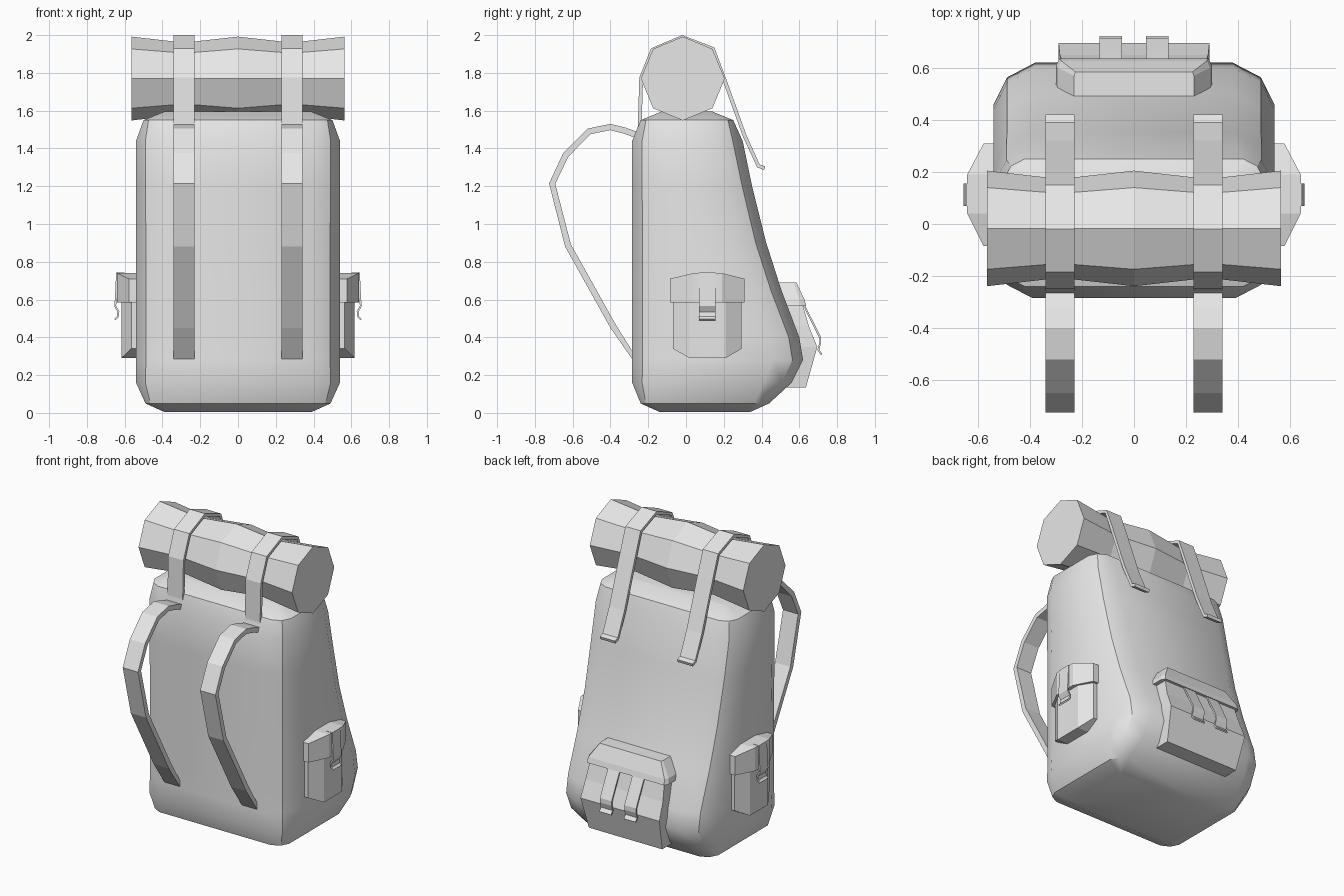
import bpy, bmesh, math
from mathutils import Vector

cube = bpy.data.objects.get("Cube")
if cube:
    bpy.data.objects.remove(cube, do_unlink=True)

grey = bpy.data.materials.new("light_grey")
grey.use_nodes = True
grey.diffuse_color = (0.8, 0.8, 0.8, 1)
for node in grey.node_tree.nodes:
    if node.type == 'BSDF_PRINCIPLED':
        node.inputs["Base Color"].default_value = (0.8, 0.8, 0.8, 1)


def loft(name, rings, smooth=None):
    """Skin a stack of closed rings and cap both ends."""
    bm = bmesh.new()
    rows = [[bm.verts.new(p) for p in ring] for ring in rings]
    n = len(rows[0])
    for a, b in zip(rows, rows[1:]):
        for i in range(n):
            j = (i + 1) % n
            bm.faces.new((a[i], a[j], b[j], b[i]))
    bm.faces.new(rows[0])
    bm.faces.new(rows[-1])
    bmesh.ops.recalc_face_normals(bm, faces=bm.faces)
    mesh = bpy.data.meshes.new(name)
    bm.to_mesh(mesh)
    bm.free()
    mesh.materials.append(grey)
    obj = bpy.data.objects.new(name, mesh)
    bpy.context.collection.objects.link(obj)
    if smooth:
        bpy.ops.object.select_all(action='DESELECT')
        obj.select_set(True)
        bpy.context.view_layer.objects.active = obj
        bpy.ops.object.shade_smooth_by_angle(angle=math.radians(smooth))
    return obj


def ribbon(name, path, thick, place, lo, hi):
    """Strap: a path given thickness to its right, spanning lo to hi across."""
    pts = [Vector(p) for p in path]
    inner = []
    for i, p in enumerate(pts):
        before = (p - pts[i - 1]).normalized() if i else Vector((0, 0))
        after = (pts[i + 1] - p).normalized() if i < len(pts) - 1 else Vector((0, 0))
        d = (before + after).normalized()
        inner.append(p + Vector((d.y, -d.x)) * thick)
    rings = []
    for p, q in zip(pts, inner):
        rings.append([place(p, lo), place(p, hi), place(q, hi), place(q, lo)])
    return loft(name, rings)


def along_x(p, w):
    return (w, p[0], p[1])


# Pack body: rounded rectangles stacked upwards (z, half width, front, back, corner)
def rounded(z, w, y0, y1, r):
    steps = [(0, 1), (0.33, 0.35), (1, 0)]
    ring = []
    for sx, y, sy, flip in ((1, y1, -1, 1), (1, y0, 1, 0), (-1, y0, 1, 1), (-1, y1, -1, 0)):
        corner = [(sx * (w - a * r), y + sy * b * r, z) for a, b in steps]
        ring += corner[::-1] if flip else corner
    return ring


body = [(0.005, .39, -.14, .34, .02), (0.05, .49, -.24, .44, .08),
        (0.16, .54, -.285, .56, .15), (0.28, .54, -.285, .62, .16),
        (0.40, .54, -.285, .60, .16), (0.65, .54, -.285, .505, .16),
        (0.90, .54, -.285, .425, .16), (1.20, .54, -.285, .35, .15),
        (1.44, .54, -.285, .30, .15), (1.55, .50, -.24, .25, .08),
        (1.595, .39, -.13, .14, .02)]
loft("pack_body", [rounded(*row) for row in body], smooth=33)

# Bedroll: octagon pinched where the straps hold it
rings = []
for x, r in ((-.565, .222), (-.285, .19), (0, .222), (.285, .19), (.565, .222)):
    rings.append([(x, -.017 + r * math.sin(k * math.pi / 4),
                   1.77 + r * math.cos(k * math.pi / 4)) for k in range(8)])
loft("bedroll", rings)

# Straps over the bedroll and shoulder straps, one of each per side
roll_path = [(-.265, 1.46), (-.255, 1.52), (-.247, 1.775), (-.185, 1.93), (-.02, 2.0),
             (.15, 1.935), (.21, 1.775), (.32, 1.47), (.39, 1.315), (.42, 1.305)]
shoulder_path = [(-.26, .30), (-.285, .285), (-.40, .45), (-.64, .88), (-.725, 1.215),
                 (-.65, 1.375), (-.52, 1.505), (-.40, 1.53), (-.32, 1.51), (-.25, 1.485)]
for side, sx in (("left", 1), ("right", -1)):
    lo, hi = sx * .285 - .056, sx * .285 + .056
    ribbon(side + "_bedroll_strap", roll_path, .02, along_x, lo, hi)
    ribbon(side + "_shoulder_strap", shoulder_path, .033, along_x, lo, hi)


# Side pockets: bowed outwards, with flap and hanging strap
def bowed(name, sx, cols, x_in):
    # each column is (y, x_out, z_bottom, z_top)
    loft(name, [[(sx * x_in, y, b), (sx * x, y, b), (sx * x, y, t), (sx * x_in, y, t)]
                for y, x, b, t in cols])


tab_path = [(.60, .742), (.645, .742), (.652, .60), (.655, .565), (.638, .535),
            (.642, .51), (.655, .497)]
for side, sx in (("left", 1), ("right", -1)):
    bowed(side + "_pocket", sx, [(-.07, .565, .34, .65), (.02, .618, .29, .65),
                                 (.21, .618, .29, .65), (.295, .565, .34, .65)], .50)
    bowed(side + "_pocket_flap", sx, [(-.085, .578, .585, .71), (.04, .641, .585, .74),
                                      (.19, .641, .585, .74), (.31, .578, .585, .71)], .50)
    ribbon(side + "_pocket_strap", tab_path, .01,
           lambda p, w, s=sx: (s * p[0], w, p[1]), .07, .155)

# Back pocket: angular pouch that juts out in the middle
pouch = [(.135, .27, .635), (.35, .29, .695), (.46, .285, .65), (.60, .27, .61)]
loft("back_pocket", [[(-w, .45, z), (w, .45, z), (w, y, z), (-w, y, z)]
                     for z, w, y in pouch])
flap = [(.565, .285, .637, .30, .61), (.60, .28, .627, .293, .60), (.69, .225, .585, .23, .57)]
loft("back_pocket_flap", [[(-w2, .47, z), (w2, .47, z), (w2, y2, z), (w, y, z),
                           (-w, y, z), (-w2, y2, z)] for z, w, y, w2, y2 in flap])

# Two small straps hanging from the back flap
hang_path = [(.56, .568), (.63, .568), (.665, .50), (.715, .40), (.716, .37),
             (.705, .335), (.722, .312)]
for side, sx in (("left", 1), ("right", -1)):
    ribbon(side + "_back_pocket_strap", hang_path, .01, along_x,
           sx * .09 - .043, sx * .09 + .043)
